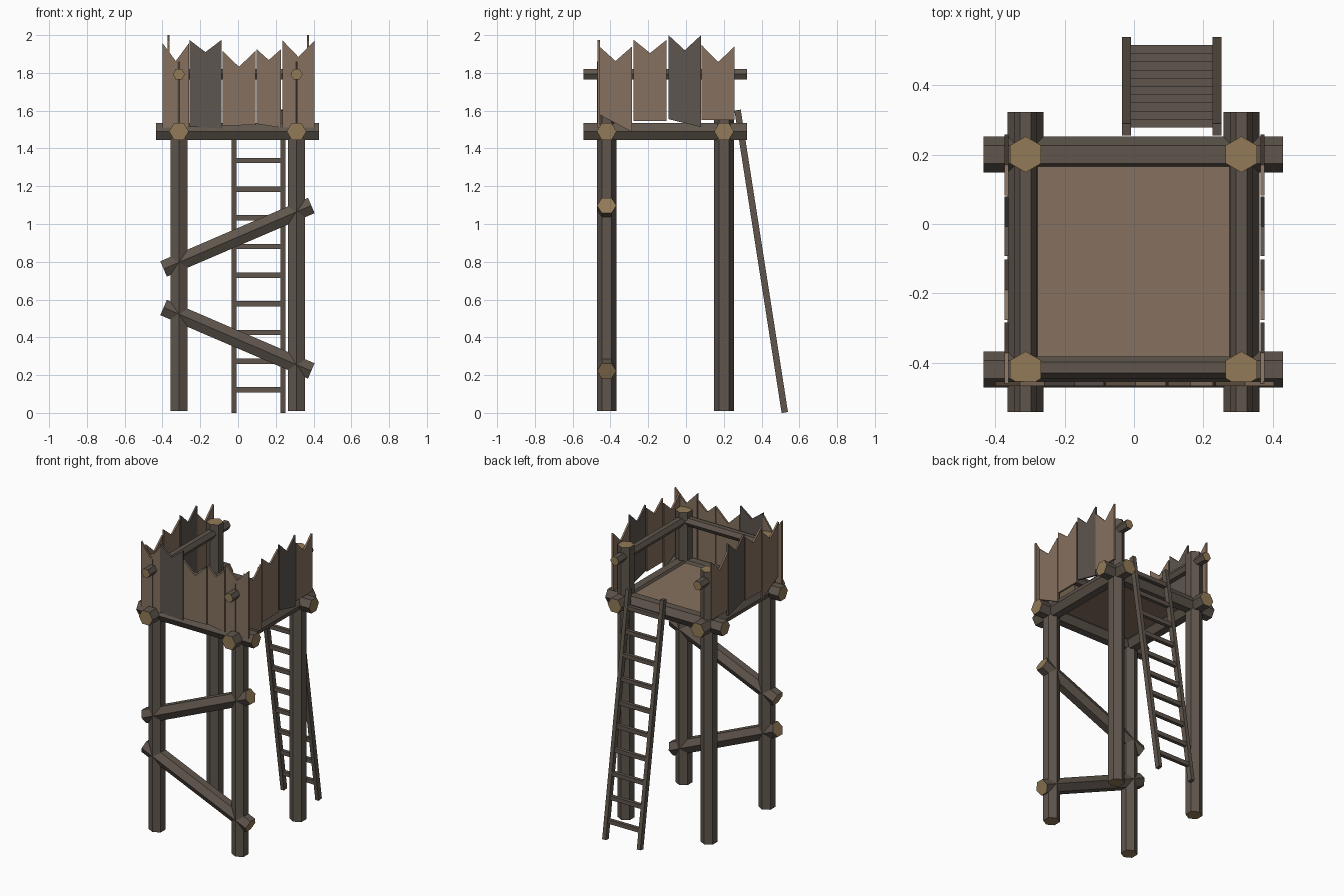
import bpy, bmesh
from math import cos, sin, pi
from mathutils import Vector

if "Cube" in bpy.data.objects:
    bpy.data.objects.remove(bpy.data.objects["Cube"])


def material(name, rgb):
    m = bpy.data.materials.new(name)
    m.diffuse_color = (*rgb, 1)
    m.use_nodes = True
    m.node_tree.nodes["Principled BSDF"].inputs["Base Color"].default_value = m.diffuse_color
    return m


BARK = material("dark_wood", (0.115, 0.092, 0.073))
CUT = material("cut_wood", (0.29, 0.195, 0.095))
BOARD = material("board_wood", (0.24, 0.165, 0.113))
GREY = material("weathered_wood", (0.11, 0.09, 0.077))


def finish(name, bm, mats):
    bmesh.ops.recalc_face_normals(bm, faces=bm.faces)
    me = bpy.data.meshes.new(name)
    bm.to_mesh(me)
    bm.free()
    for m in mats:
        me.materials.append(m)
    ob = bpy.data.objects.new(name, me)
    bpy.context.collection.objects.link(ob)
    return ob


def prism(name, ring_a, ring_b, mats, cap=0):
    """Closed solid between two matching rings of points."""
    bm = bmesh.new()
    a = [bm.verts.new(p) for p in ring_a]
    b = [bm.verts.new(p) for p in ring_b]
    for ring in (a, b):
        bm.faces.new(ring).material_index = cap
    n = len(a)
    for i in range(n):
        j = (i + 1) % n
        bm.faces.new((a[i], a[j], b[j], b[i]))
    return finish(name, bm, mats)


def log(name, p, q, r, corner):
    """Six-sided log from p to q with a corner pointing along `corner`."""
    p, q, u = Vector(p), Vector(q), Vector(corner)
    v = (q - p).normalized().cross(u)
    ring = [r * (cos(i * pi / 3) * u + sin(i * pi / 3) * v) for i in range(6)]
    return prism(name, [p + c for c in ring], [q + c for c in ring], [BARK, CUT], 1)


def bar(name, p, q, w, t, mat=BARK):
    """Square bar in a plane of constant x or y; w along x, t across."""
    p, q = Vector(p), Vector(q)
    d = (q - p).normalized()
    u = Vector((1, 0, 0)) if abs(d.x) < 0.5 else Vector((0, 1, 0))
    v = d.cross(u)
    ring = [u * w / 2 * a + v * t / 2 * b for a, b in ((-1, -1), (1, -1), (1, 1), (-1, 1))]
    return prism(name, [p + c for c in ring], [q + c for c in ring], [mat])


X, Y = Vector((1, 0, 0)), Vector((0, 1, 0))
R = 0.052
XS = {"left": -0.313, "right": 0.31}
YS = {"front": -0.42, "back": 0.201}

# corner posts
for sx, x in XS.items():
    for sy, y in YS.items():
        log(f"{sy}_{sx}_post", (x, y, 0.01), (x, y, 1.86), R, Y)

# platform beams and hand rails
for sx, x in XS.items():
    log(f"{sx}_beam", (x, -0.543, 1.49), (x, 0.324, 1.49), R, X)
    log(f"{sx}_hand_rail", (x, -0.543, 1.793), (x, 0.324, 1.793), 0.032, X)
for sy, y in YS.items():
    log(f"{sy}_beam", (-0.434, y, 1.49), (0.43, y, 1.49), R, Y)
log("front_hand_rail", (-0.31, -0.415, 1.793), (0.31, -0.415, 1.793), 0.032, Y)

# floor
bar("floor", (-0.3, -0.11, 1.51), (0.3, -0.11, 1.51), 0.6, 0.02, BOARD)

# slanted front braces
log("upper_brace", (-0.394, -0.42, 0.762), (0.388, -0.42, 1.098), 0.051, Y)
log("lower_brace", (-0.394, -0.42, 0.558), (0.388, -0.42, 0.222), 0.051, Y)

# notched boards: start, end, left tip, notch, right tip, bottom left, bottom right, material
FRONT = [(-0.400, -0.259, 1.958, 1.863, 1.958, 1.51, 1.51, BOARD),
         (-0.258, -0.087, 1.975, 1.910, 1.975, 1.515, 1.505, GREY),
         (-0.082, 0.092, 1.916, 1.832, 1.916, 1.52, 1.525, BOARD),
         (0.098, 0.228, 1.926, 1.868, 1.926, 1.53, 1.51, BOARD),
         (0.235, 0.405, 1.973, 1.884, 1.970, 1.51, 1.51, BOARD)]
SIDE = [(-0.461, -0.285, 1.942, 1.863, 1.940, 1.58, 1.487, BOARD),
        (-0.277, -0.103, 1.975, 1.905, 1.975, 1.545, 1.545, BOARD),
        (-0.093, 0.080, 2.000, 1.920, 2.000, 1.555, 1.513, GREY),
        (0.083, 0.258, 1.947, 1.857, 1.942, 1.55, 1.55, BOARD)]


def boards(name, rows, place, near, far):
    for i, (a, b, tl, notch, tr, bl, br, mat) in enumerate(rows):
        outline = [(a, bl), (b, br), (b, tr), ((a + b) / 2, notch), (a, tl)]
        prism(f"{name}_board_{i + 1}", [place(s, near, z) for s, z in outline],
              [place(s, far, z) for s, z in outline], [mat])


boards("front", FRONT, lambda s, d, z: (s, d, z), -0.468, -0.455)
boards("right", SIDE, lambda s, d, z: (d, s, z), 0.365, 0.377)
boards("left", SIDE, lambda s, d, z: (d, s, z), -0.374, -0.362)

# leaning ladder
foot, head = Vector((0, 0.523, 0.002)), Vector((0, 0.273, 1.603))
for side, x in (("left", -0.021), ("right", 0.239)):
    bar(f"ladder_{side}_rail", foot + X * x, head + X * x, 0.026, 0.034)
for i in range(10):
    c = foot.lerp(head, (0.12 + 0.152 * i) / 1.603)
    bar(f"ladder_rung_{i + 1}", c + X * -0.015, c + X * 0.233, 0.024, 0.028)
